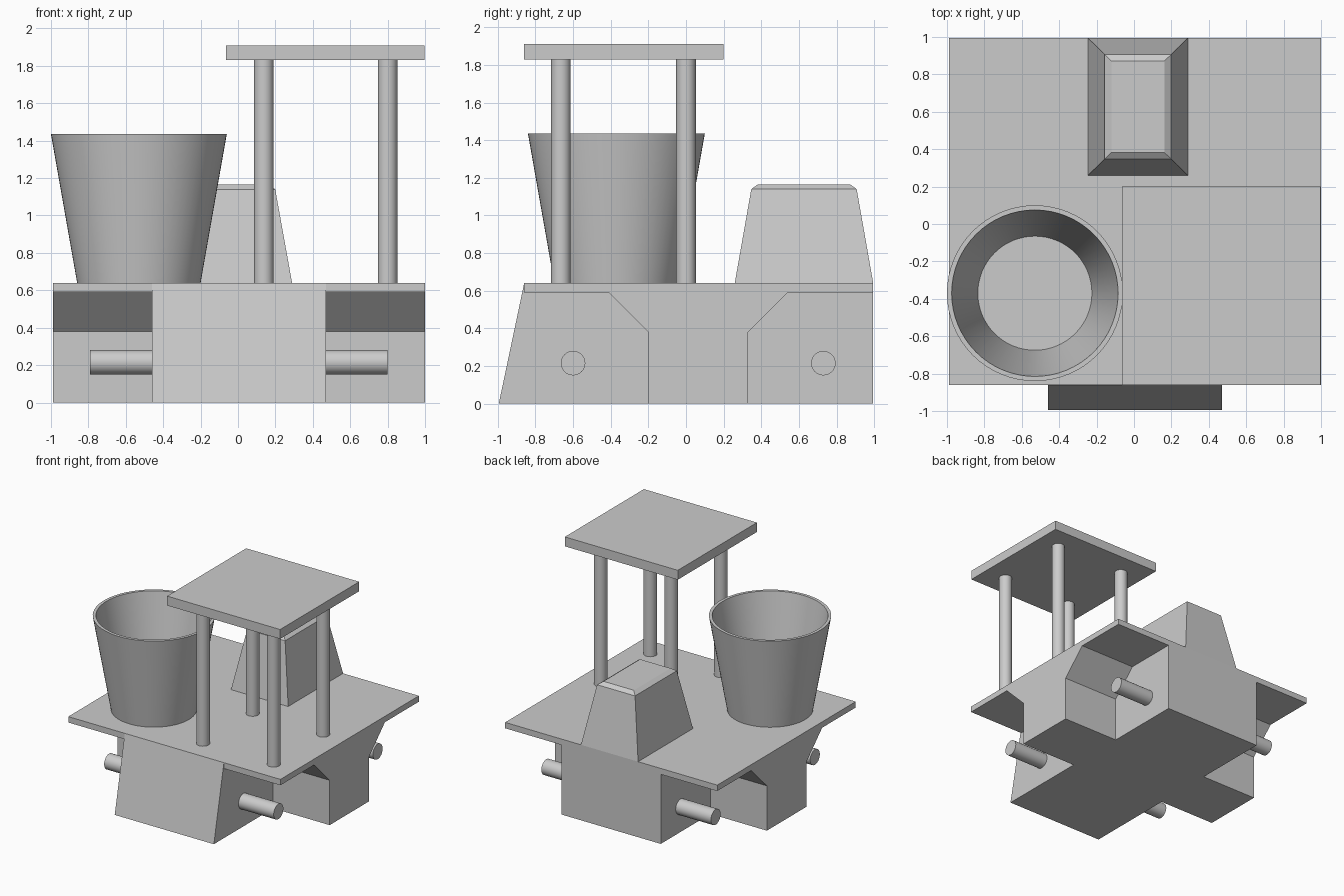
import bpy
import bmesh
import math
from mathutils import Matrix, Vector

default_cube = bpy.data.objects.get("Cube")
if default_cube:
    bpy.data.objects.remove(default_cube, do_unlink=True)

grey = bpy.data.materials.new("plain grey")
grey.use_nodes = True
colour = (0.6, 0.6, 0.6, 1)
grey.diffuse_color = colour
grey.node_tree.nodes["Principled BSDF"].inputs["Base Color"].default_value = colour

MID_X = 0.005      # centre line of the chassis
KEEL = 0.465       # half width of the central hull
HALF = 0.995       # half width and half length of the chassis
DECK = 0.64        # top of the deck


def finish(name, bm, smooth=False):
    bmesh.ops.recalc_face_normals(bm, faces=bm.faces)
    mesh = bpy.data.meshes.new(name)
    bm.to_mesh(mesh)
    bm.free()
    mesh.materials.append(grey)
    obj = bpy.data.objects.new(name, mesh)
    bpy.context.collection.objects.link(obj)
    if smooth:
        bpy.ops.object.select_all(action='DESELECT')
        obj.select_set(True)
        bpy.context.view_layer.objects.active = obj
        bpy.ops.object.shade_smooth_by_angle(angle=math.radians(30))
    return obj


def prism(name, profile, x0, x1):
    """Extrude a side profile of (y, z) points along x."""
    bm = bmesh.new()
    face = bm.faces.new([bm.verts.new((x0, y, z)) for y, z in profile])
    out = bmesh.ops.extrude_face_region(bm, geom=[face])
    moved = [v for v in out["geom"] if isinstance(v, bmesh.types.BMVert)]
    bmesh.ops.translate(bm, verts=moved, vec=(x1 - x0, 0, 0))
    return finish(name, bm)


def cylinder(name, centre, radius, length, axis):
    bm = bmesh.new()
    turn = Vector((0, 0, 1)).rotation_difference(Vector(axis)).to_matrix().to_4x4()
    bmesh.ops.create_cone(bm, cap_ends=True, segments=32, radius1=radius,
                          radius2=radius, depth=length,
                          matrix=Matrix.Translation(centre) @ turn)
    return finish(name, bm, smooth=True)


def tapered_stack(name, cx, cy, layers):
    """Loft rectangles of (half x, half y, z) and cap both ends."""
    bm = bmesh.new()
    rings = [[bm.verts.new((cx + sx * hx, cy + sy * hy, z))
              for sx, sy in ((-1, -1), (1, -1), (1, 1), (-1, 1))]
             for hx, hy, z in layers]
    for low, high in zip(rings, rings[1:]):
        for i in range(4):
            j = (i + 1) % 4
            bm.faces.new((low[i], low[j], high[j], high[i]))
    bm.faces.new(rings[0])
    bm.faces.new(rings[-1])
    return finish(name, bm)


# Central hull with the sloping front
prism("central_hull", [(-HALF, 0), (HALF, 0), (HALF, DECK), (-0.86, DECK)],
      MID_X - KEEL, MID_X + KEEL)

# Side bodies, flaring out under the deck overhang
wing = [(-0.2, 0), (0.33, 0), (0.33, 0.38), (0.54, 0.59), (HALF, 0.59),
        (HALF, DECK), (-0.86, DECK), (-0.86, 0.59), (-0.41, 0.59), (-0.2, 0.38)]
for side, sign in (("left", 1), ("right", -1)):
    prism(side + "_side_body", wing, MID_X + sign * KEEL, MID_X + sign * HALF)

# Axles through the hull
for end, y in (("front", -0.6), ("rear", 0.73)):
    cylinder(end + "_axle", (MID_X, y, 0.215), 0.065, 1.59, (1, 0, 0))

# Tapered engine cover with a bevelled top
tapered_stack("engine_cover", 0.021, 0.627,
              [(0.268, 0.368, DECK), (0.178, 0.28, 1.14), (0.142, 0.245, 1.165)])

# Canopy roof on four posts
tapered_stack("canopy_roof", 0.467, -0.33,
              [(0.53, 0.53, 1.83), (0.53, 0.53, 1.91)])
for end, y in (("front", -0.665), ("rear", 0.0)):
    for side, x in (("right", 0.138), ("left", 0.8)):
        cylinder(f"{end}_{side}_post", (x, y, (DECK + 1.83) / 2), 0.052,
                 1.83 - DECK, (0, 0, 1))

# Open bucket, spun from a wall section
bm = bmesh.new()
section = [(0.305, DECK), (0.33, DECK), (0.47, 1.435), (0.445, 1.435)]
verts = [bm.verts.new((-0.53 + r, -0.37, z)) for r, z in section]
edges = [bm.edges.new((verts[i], verts[(i + 1) % 4])) for i in range(4)]
bmesh.ops.spin(bm, geom=verts + edges, cent=(-0.53, -0.37, 0), axis=(0, 0, 1),
               angle=math.tau, steps=64, use_merge=True)
bmesh.ops.remove_doubles(bm, verts=bm.verts, dist=0.0001)
finish("bucket", bm, smooth=True)
